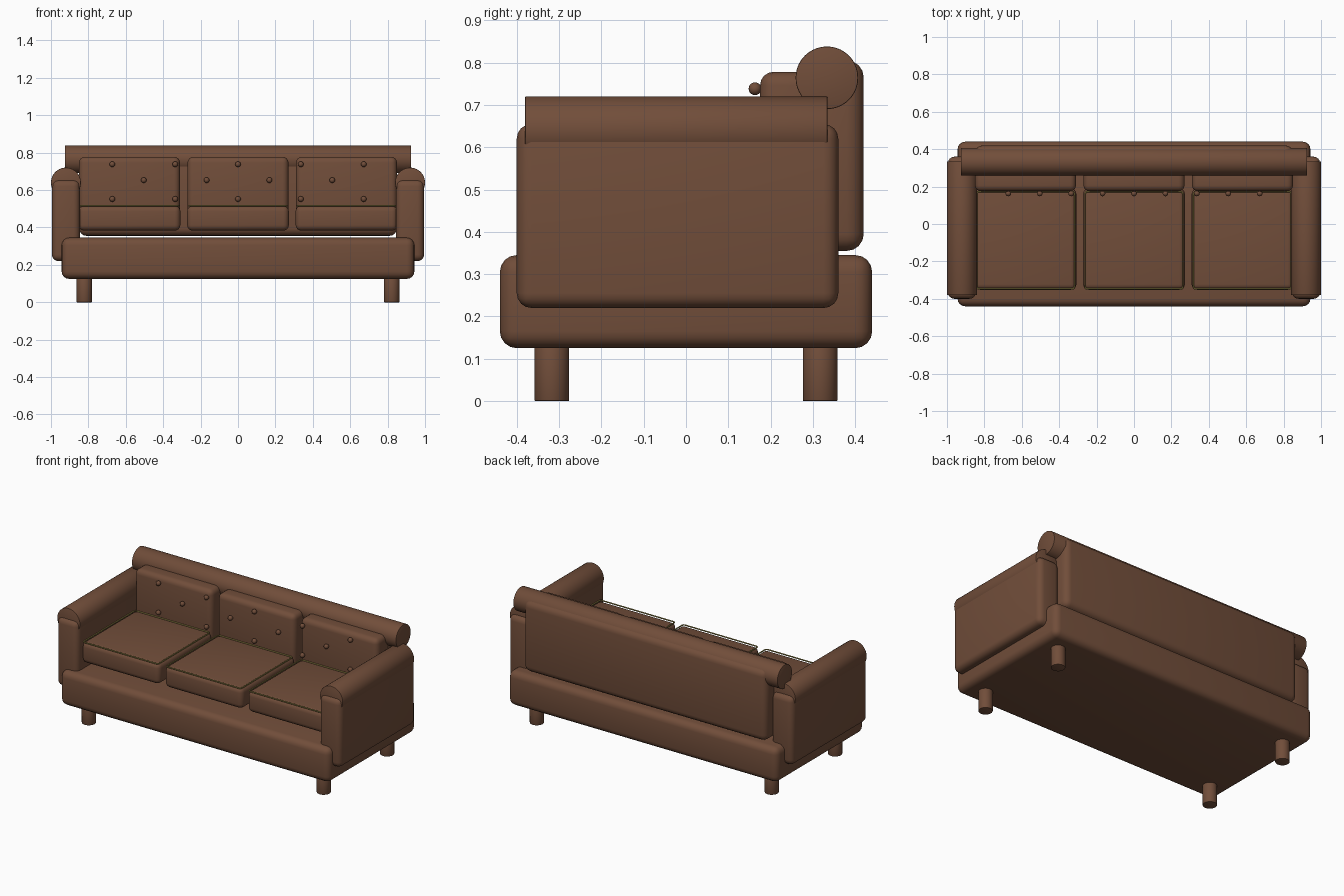
import bpy, math

if "Cube" in bpy.data.objects:
    bpy.data.objects.remove(bpy.data.objects["Cube"])


def material(name, rgb):
    m = bpy.data.materials.new(name)
    m.diffuse_color = (*rgb, 1)
    m.use_nodes = True
    m.node_tree.nodes["Principled BSDF"].inputs["Base Color"].default_value = m.diffuse_color
    return m


LEATHER = material("brown leather", (0.165, 0.075, 0.042))
GOLD = material("olive gold", (0.28, 0.23, 0.06))


def finish(ob, name, mat, bevel=0, segments=4):
    ob.name = name
    ob.data.materials.append(mat)
    if bevel:
        mod = ob.modifiers.new("Rounded edges", "BEVEL")
        mod.width = bevel
        mod.segments = segments
        mod.limit_method = "ANGLE"
        mod.angle_limit = math.radians(40)
        bpy.ops.object.modifier_apply(modifier=mod.name)
    bpy.ops.object.shade_smooth_by_angle(angle=math.radians(35))
    return ob


def box(name, x, y, z, bevel):
    """Rounded box from (min, max) ranges."""
    bpy.ops.mesh.primitive_cube_add(size=1, location=[sum(r) / 2 for r in (x, y, z)])
    ob = bpy.context.object
    ob.scale = [r[1] - r[0] for r in (x, y, z)]
    bpy.ops.object.transform_apply(location=False, rotation=False, scale=True)
    return finish(ob, name, LEATHER, bevel)


def cylinder(name, loc, radius, length, rot=(0, 0, 0), bevel=0.003):
    bpy.ops.mesh.primitive_cylinder_add(vertices=40, radius=radius, depth=length,
                                        location=loc, rotation=rot)
    return finish(bpy.context.object, name, LEATHER, bevel, 2)


def piping(name, cx, cy, z, hx, hy, corner=0.012):
    """Thin cord around the top of a cushion, with rounded corners."""
    pts = []
    for i, (sx, sy) in enumerate(((1, 1), (-1, 1), (-1, -1), (1, -1))):
        for k in range(4):
            a = math.pi / 2 * (i + k / 3)
            pts.append((cx + sx * (hx - corner) + corner * math.cos(a),
                        cy + sy * (hy - corner) + corner * math.sin(a), z, 1))
    cu = bpy.data.curves.new(name, "CURVE")
    cu.dimensions = "3D"
    cu.bevel_depth = 0.004
    cu.bevel_resolution = 1
    sp = cu.splines.new("POLY")
    sp.points.add(len(pts) - 1)
    for p, co in zip(sp.points, pts):
        p.co = co
    sp.use_cyclic_u = True
    cu.materials.append(GOLD)
    bpy.context.collection.objects.link(bpy.data.objects.new(name, cu))


# Base and backrest
box("base", (-0.943, 0.943), (-0.44, 0.44), (0.125, 0.345), 0.04)
box("back_panel", (-0.85, 0.85), (0.27, 0.42), (0.355, 0.805), 0.04)
cylinder("back_roll", (0, 0.333, 0.764), 0.074, 1.85, (0, math.pi / 2, 0))

# Arms with rolled tops, and legs
for side, s in (("left", -1), ("right", 1)):
    xs = sorted((s * 0.845, s * 0.995))
    box(side + "_arm", xs, (-0.40, 0.36), (0.22, 0.655), 0.035)
    cylinder(side + "_arm_roll", (s * 0.92, -0.023, 0.64), 0.08, 0.715, (math.pi / 2, 0, 0))
    for end, y in (("front", -0.317), ("back", 0.317)):
        cylinder(f"{end}_{side}_leg", (s * 0.822, y, 0.064), 0.041, 0.128)

# Seat and back cushions
for place, cx in (("left", -0.58), ("middle", 0), ("right", 0.58)):
    box(place + "_seat_cushion", (cx - 0.272, cx + 0.272), (-0.352, 0.19), (0.383, 0.516), 0.03)
    box(place + "_back_cushion", (cx - 0.27, cx + 0.27), (0.175, 0.31), (0.40, 0.778), 0.032)
    piping(place + "_seat_piping", cx, -0.087, 0.516, 0.262, 0.26)

# Tufting buttons in alternating rows
for row, z in enumerate((0.738, 0.653, 0.552)):
    for col in range(-4, 5):
        if (col + row) % 2 == 0:
            bpy.ops.mesh.primitive_uv_sphere_add(segments=16, ring_count=10, radius=0.015,
                                                 location=(col * 0.168, 0.163, z))
            finish(bpy.context.object, "button", LEATHER)
